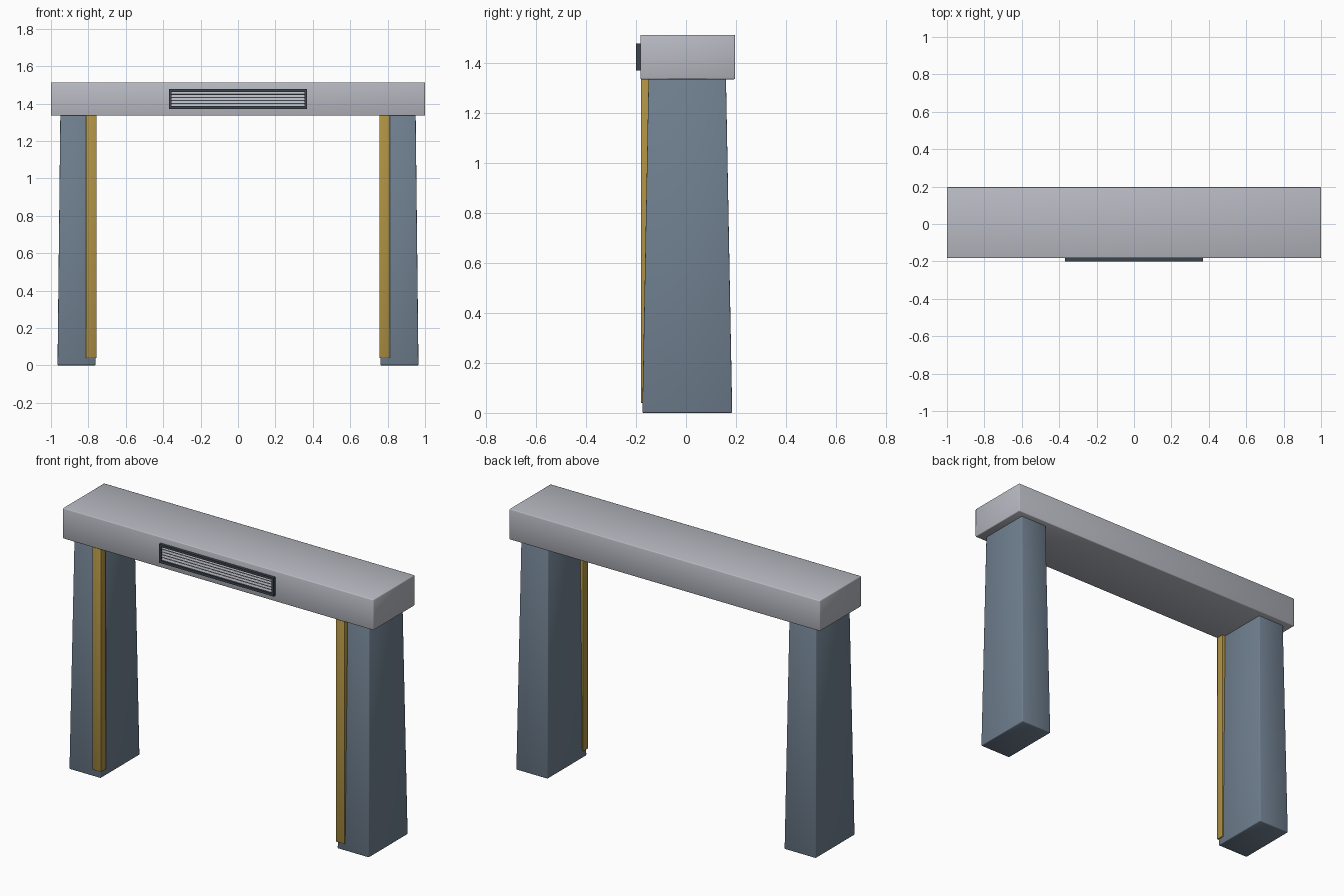
import bpy
import bmesh
from mathutils import Matrix, Vector

cube = bpy.data.objects.get("Cube")
if cube:
    bpy.data.objects.remove(cube, do_unlink=True)


def material(name, colour):
    m = bpy.data.materials.new(name)
    m.use_nodes = True
    m.diffuse_color = (*colour, 1)
    m.node_tree.nodes["Principled BSDF"].inputs["Base Color"].default_value = (*colour, 1)
    return m


LIGHT = material("light grey", (0.48, 0.49, 0.54))
SLATE = material("slate blue grey", (0.162, 0.216, 0.279))
GOLD = material("brass", (0.43, 0.285, 0.055))
DARK = material("dark slate", (0.045, 0.058, 0.075))


def box(name, low, high, mat, bevel=0.0, top=None, tilt=0.0):
    """Box between two corners; top = (x0, y0, x1, y1) tapers the upper face."""
    low, high = Vector(low), Vector(high)
    centre, size = (low + high) / 2, high - low
    bm = bmesh.new()
    bmesh.ops.create_cube(bm, size=1)
    for v in bm.verts:
        upper = v.co.z > 0
        right, back = v.co.x > 0, v.co.y > 0
        v.co = Vector(s * c for s, c in zip(size, v.co))
        if top and upper:
            v.co.x = (top[2] if right else top[0]) - centre.x
            v.co.y = (top[3] if back else top[1]) - centre.y
    if tilt:
        bmesh.ops.rotate(bm, verts=bm.verts, matrix=Matrix.Rotation(tilt, 3, 'X'))
    mesh = bpy.data.meshes.new(name)
    if bevel:
        bmesh.ops.bevel(bm, geom=bm.edges[:], offset=bevel, segments=2,
                        profile=0.5, affect='EDGES')
        for f in bm.faces:
            f.smooth = True
    bm.to_mesh(mesh)
    bm.free()
    mesh.materials.append(mat)
    obj = bpy.data.objects.new(name, mesh)
    obj.location = centre
    bpy.context.collection.objects.link(obj)
    return obj


def mirror_x(obj):
    """Mirror the part across the model's centre plane."""
    obj.data.transform(Matrix.Translation(obj.location))
    obj.location = (0, 0, 0)
    mod = obj.modifiers.new("mirror", 'MIRROR')
    mod.use_mirror_merge = False


# Lintel across the top
box("lintel", (-1, -0.183, 1.335), (1, 0.197, 1.513), LIGHT, bevel=0.005)

# Tapered pillars
mirror_x(box("pillars", (0.762, -0.175, 0), (0.965, 0.185, 1.34), SLATE, bevel=0.005,
             top=(0.776, -0.15, 0.95, 0.16)))

# Brass strips on the inner front corners
mirror_x(box("corner_strips", (0.756, -0.181, 0.04), (0.812, -0.135, 1.337), GOLD,
             bevel=0.002))

# Vent: backing plate, frame and slats
X, Z0, Z1, T = 0.37, 1.37, 1.478, 0.014
FRONT, WALL = -0.2, -0.18
box("vent_back", (-X, -0.186, Z0), (X, WALL, Z1), DARK)
box("vent_frame_bottom", (-X, FRONT, Z0), (X, WALL, Z0 + T), DARK)
box("vent_frame_top", (-X, FRONT, Z1 - T), (X, WALL, Z1), DARK)
mirror_x(box("vent_frame_sides", (X - T, FRONT, Z0 + T), (X, WALL, Z1 - T), DARK))
SLATS = 5
pitch = (Z1 - Z0 - 2 * T) / SLATS
for i in range(SLATS):
    z = Z0 + T + pitch * (i + 0.5)
    box(f"vent_slat_{i + 1}", (-X + T, -0.192, z - 0.006), (X - T, -0.188, z + 0.006),
        LIGHT, tilt=-0.35)
